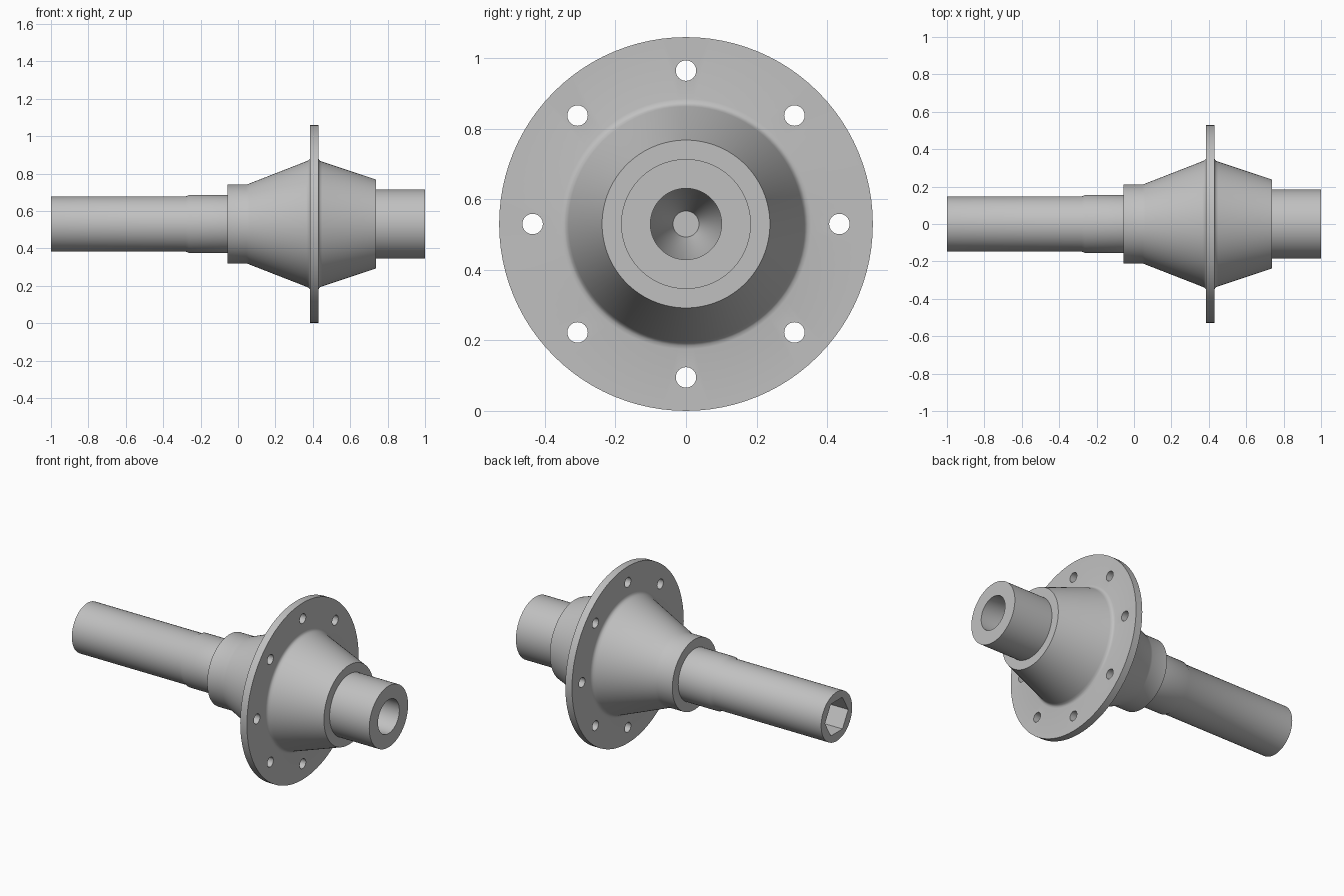
import bpy, bmesh, math
from mathutils import Matrix, Vector

AXIS_Z = 0.53

if "Cube" in bpy.data.objects:
    bpy.data.objects.remove(bpy.data.objects["Cube"], do_unlink=True)

steel = bpy.data.materials.new("grey steel")
steel.use_nodes = True
steel.diffuse_color = (0.53, 0.53, 0.53, 1)
steel.node_tree.nodes["Principled BSDF"].inputs["Base Color"].default_value = steel.diffuse_color


def add_object(name, bm):
    bmesh.ops.recalc_face_normals(bm, faces=bm.faces)
    mesh = bpy.data.meshes.new(name)
    bm.to_mesh(mesh)
    bm.free()
    mesh.materials.append(steel)
    obj = bpy.data.objects.new(name, mesh)
    bpy.context.collection.objects.link(obj)
    return obj


def lathe(name, profile, steps=96):
    """Turn (x, radius) points about the long axis."""
    bm = bmesh.new()
    verts = [bm.verts.new((x, 0, r)) for x, r in profile]
    edges = [bm.edges.new(pair) for pair in zip(verts, verts[1:])]
    bmesh.ops.spin(bm, geom=verts + edges, cent=(0, 0, 0), axis=(1, 0, 0),
                   angle=math.tau, steps=steps)
    bmesh.ops.remove_doubles(bm, verts=bm.verts, dist=1e-5)
    bmesh.ops.translate(bm, verts=bm.verts, vec=(0, 0, AXIS_Z))
    return add_object(name, bm)


def add_prism(bm, sides, radius, length, centre, turn=0):
    """Closed prism lying along x."""
    matrix = (Matrix.Translation(Vector(centre)) @ Matrix.Rotation(turn, 4, 'X')
              @ Matrix.Rotation(math.pi / 2, 4, 'Y'))
    bmesh.ops.create_cone(bm, cap_ends=True, segments=sides, radius1=radius,
                          radius2=radius, depth=length, matrix=matrix)


# Shaft, collars, cones, flange and stepped bore as one turned body
hub = lathe("flanged_hub_shaft", [
    (-1, 0), (-1, 0.147),                                   # shaft end
    (-0.28, 0.147), (-0.262, 0.155), (-0.057, 0.155),       # seat
    (-0.057, 0.211), (0.045, 0.211), (0.06, 0.216),         # collar
    (0.365, 0.335), (0.377, 0.341), (0.384, 0.349), (0.386, 0.36),
    (0.386, 0.53), (0.43, 0.53),                            # flange rim
    (0.43, 0.355), (0.432, 0.345), (0.438, 0.338), (0.45, 0.333),
    (0.737, 0.238), (0.737, 0.184), (1, 0.184),             # rear cone, hub
    (1, 0.101), (0.76, 0.101), (0.58, 0.037), (0.58, 0),    # bore
])

# Cutters: ring of bolt holes and the hexagonal socket
bm = bmesh.new()
for i in range(8):
    a = i * math.tau / 8
    add_prism(bm, 32, 0.029, 0.12,
              (0.408, 0.435 * math.cos(a), AXIS_Z + 0.435 * math.sin(a)))
add_prism(bm, 6, 0.11, 0.6, (-1, 0, AXIS_Z), math.pi / 2)
# Make sure two socket corners lie level with the axis
socket = [v for v in bm.verts if v.co.x < 0]
corner = max(socket, key=lambda v: v.co.y).co
tilt = math.atan2(corner.z - AXIS_Z, corner.y)
bmesh.ops.rotate(bm, verts=socket, cent=(0, 0, AXIS_Z),
                 matrix=Matrix.Rotation(-tilt, 3, 'X'))
cutter = add_object("hole_cutter", bm)
cutter.hide_render = True

cut = hub.modifiers.new("holes", 'BOOLEAN')
cut.operation = 'DIFFERENCE'
cut.solver = 'EXACT'
cut.object = cutter

bpy.ops.object.select_all(action='DESELECT')
hub.select_set(True)
bpy.context.view_layer.objects.active = hub
bpy.ops.object.modifier_apply(modifier=cut.name)
bpy.data.objects.remove(cutter, do_unlink=True)
bpy.ops.object.shade_smooth_by_angle(angle=math.radians(32))
